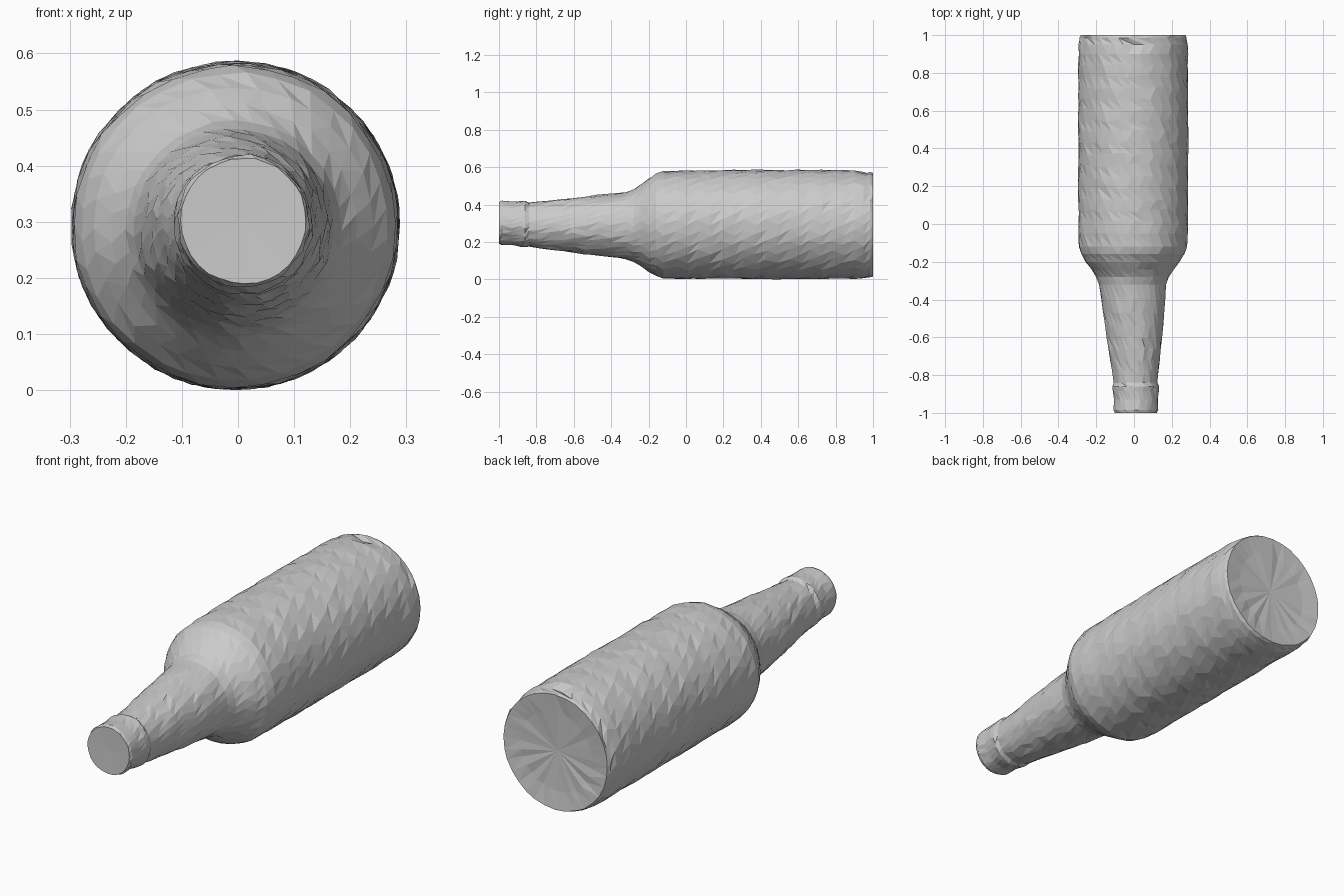
import bpy, bmesh, math, random

if "Cube" in bpy.data.objects:
    bpy.data.objects.remove(bpy.data.objects["Cube"])

random.seed(4)
SIDES = 32

# Bottle profile along y: (y, radius, centre x, centre z)
PROFILE = [
    (-1.00, 0.112, 0.010, 0.304), (-0.985, 0.117, 0.010, 0.304),
    (-0.93, 0.116, 0.010, 0.302), (-0.885, 0.121, 0.009, 0.299),
    (-0.86, 0.124, 0.009, 0.297), (-0.84, 0.117, 0.008, 0.296),
    (-0.78, 0.124, 0.007, 0.293), (-0.60, 0.147, 0.002, 0.292),
    (-0.40, 0.170, -0.005, 0.291), (-0.32, 0.179, -0.007, 0.290),
    (-0.28, 0.193, -0.007, 0.289), (-0.24, 0.218, -0.007, 0.291),
    (-0.20, 0.249, -0.007, 0.293), (-0.16, 0.274, -0.006, 0.294),
    (-0.12, 0.287, -0.006, 0.294), (-0.05, 0.290, -0.006, 0.294),
    (0.55, 0.2925, -0.004, 0.296), (0.90, 0.290, -0.004, 0.295),
    (0.95, 0.288, -0.004, 0.295), (0.985, 0.284, -0.004, 0.295),
    (1.00, 0.277, -0.004, 0.295),
]


def subdivide(profile, step):
    """Insert evenly spaced rows wherever the profile has long spans."""
    rows = [profile[0]]
    for a, b in zip(profile, profile[1:]):
        n = max(1, round((b[0] - a[0]) / step))
        for k in range(1, n + 1):
            t = k / n
            rows.append(tuple(p + (q - p) * t for p, q in zip(a, b)))
    return rows


def ring(bm, y, r, cx, cz, shift=0.0, rough=0.0, y_rough=0.0):
    verts = []
    for i in range(SIDES):
        a = 2 * math.pi * (i + shift + random.uniform(-0.12, 0.12)) / SIDES
        rr = r + random.uniform(-rough, rough)
        # worn chips along the upper heel of the base
        if 0.9 < y < 0.99 and math.sin(a) > 0.2 and random.random() < 0.3:
            rr -= random.uniform(0.006, 0.018)
        verts.append(bm.verts.new((cx + rr * math.cos(a),
                                   y + random.uniform(-y_rough, y_rough),
                                   cz + rr * math.sin(a))))
    return verts


def bridge(bm, lower, upper):
    for i in range(SIDES):
        j = (i + 1) % SIDES
        bm.faces.new((lower[i], lower[j], upper[j]))
        bm.faces.new((lower[i], upper[j], upper[i]))


def fan(bm, loop, centre):
    c = bm.verts.new(centre)
    for i in range(SIDES):
        bm.faces.new((loop[i], loop[(i + 1) % SIDES], c))


bm = bmesh.new()

# Neck, shoulder and body wall
rows = subdivide(PROFILE, 0.06)
rings = []
for k, (y, r, cx, cz) in enumerate(rows):
    end = k in (0, len(rows) - 1)
    loose = -0.8 < y < -0.35 or -0.04 < y < 0.88
    rings.append(ring(bm, y, r, cx, cz, shift=0.5 * (k % 2),
                      rough=0.0015 if end else 0.0028,
                      y_rough=0.012 if loose else 0.0))
for a, b in zip(rings, rings[1:]):
    bridge(bm, a, b)

# Closed flat mouth
fan(bm, rings[0], (0.01, -0.998, 0.304))

# Slightly hollow base
inner = ring(bm, 0.99, 0.19, -0.004, 0.295, y_rough=0.004)
bridge(bm, rings[-1], inner)
fan(bm, inner, (-0.004, 0.983, 0.295))

bmesh.ops.recalc_face_normals(bm, faces=bm.faces)

# Rest the bottle on the ground
low = min(v.co.z for v in bm.verts)
for v in bm.verts:
    v.co.z -= low

mesh = bpy.data.meshes.new("bottle")
bm.to_mesh(mesh)
bm.free()
bottle = bpy.data.objects.new("bottle", mesh)
bpy.context.collection.objects.link(bottle)
